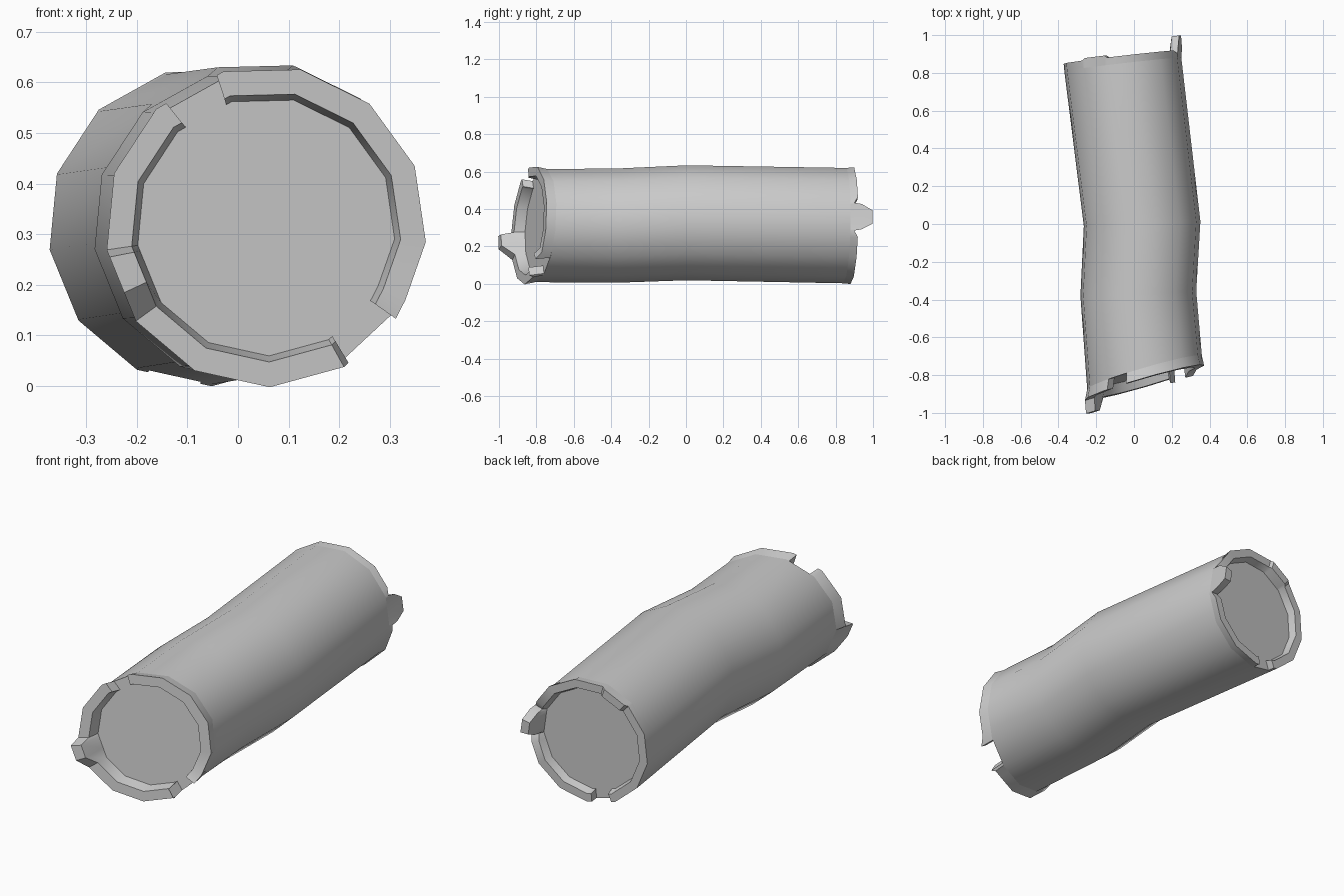
import bpy, bmesh
from math import cos, sin, radians, floor
from mathutils import Vector

if "Cube" in bpy.data.objects:
    bpy.data.objects.remove(bpy.data.objects["Cube"])

SIDES = 13
START, STEP = radians(-5.5), radians(360 / SIDES)


def outline(s, cx, cz, r):
    """Point at position s (in side units) on the 13-sided outline."""
    k = floor(s)
    t = s - k
    a, b = START + k * STEP, START + (k + 1) * STEP
    return (cx + r * (cos(a) * (1 - t) + cos(b) * t),
            cz + r * (sin(a) * (1 - t) + sin(b) * t))


def front_y(x, z):
    return -0.838 + 0.29 * (x - 0.06) + 0.08 * (z - 0.315)


def back_y(x, z):
    return 0.885 + 0.115 * (x + 0.06) + 0.02 * (z - 0.315)


def finish(name, bm):
    bmesh.ops.remove_doubles(bm, verts=bm.verts, dist=0.0001)
    bmesh.ops.recalc_face_normals(bm, faces=bm.faces)
    mesh = bpy.data.meshes.new(name)
    bm.to_mesh(mesh)
    bm.free()
    obj = bpy.data.objects.new(name, mesh)
    bpy.context.collection.objects.link(obj)
    bpy.ops.object.select_all(action='DESELECT')
    obj.select_set(True)
    bpy.context.view_layer.objects.active = obj
    bpy.ops.object.shade_smooth_by_angle(angle=radians(35))


# Log body: four bent rings, closed by the slanted wood ends
FRONT = (0.055, 0.315, 0.306)
BACK = (-0.06, 0.315, 0.312)
FRONT_DEPTH, BACK_DEPTH = 0.055, 0.04
sections = [(FRONT, lambda x, z: front_y(x, z) + FRONT_DEPTH),
            ((0.022, 0.315, 0.309), lambda x, z: -0.37 + 0.04 * x),
            ((0.042, 0.330, 0.311), lambda x, z: 0.0 + 0.04 * x),
            (BACK, lambda x, z: back_y(x, z) - BACK_DEPTH)]
bm = bmesh.new()
rings = []
for sec, plane in sections:
    pts = [outline(k, *sec) for k in range(SIDES)]
    rings.append([bm.verts.new((x, plane(x, z), z)) for x, z in pts])
for a, b in zip(rings, rings[1:]):
    for k in range(SIDES):
        j = (k + 1) % SIDES
        bm.faces.new((a[k], a[j], b[j], b[k]))
bm.faces.new(rings[0])
bm.faces.new(rings[-1])
finish("log_body", bm)


# Raised bark rim: breaks are (s, height) pairs, height 0 leaves a notch
def bark_rim(name, sec, plane, depth, sign, flare, breaks):
    cx, cz, r = sec
    used = {s for s, h in breaks}
    lo_hi = [(breaks[i][0], breaks[-1 - i][0]) for i in range(1)]
    prof = list(breaks)
    for k in range(SIDES + 1):
        if k not in used and not any(a[0] < k < b[0] and a[1] != depth
                                     for a, b in zip(breaks, breaks[1:])):
            prof.append((k, depth))
    prof.sort(key=lambda p: p[0])
    bm = bmesh.new()

    def column(s, h):
        x0, z0 = outline(s, cx, cz, r)
        base = plane(x0, z0) - sign * depth
        out = []
        g = flare * h / depth
        for rad, up in ((r, 0), (r + min(g, flare), h),
                        (r - 0.038, h), (r - 0.05, 0)):
            x, z = outline(s, cx, cz, rad)
            out.append(bm.verts.new((x, base + sign * up + (plane(x, z) - plane(x0, z0)), z)))
        return out

    for (s0, h0), (s1, h1) in zip(prof, prof[1:]):
        if s1 - s0 < 1e-6 or (h0 == 0 and h1 == 0):
            continue
        a, b = column(s0, h0), column(s1, h1)
        for i in range(3):
            bm.faces.new((a[i], a[i + 1], b[i + 1], b[i]))
        # close the torn sides next to notches
        for cut, col in ((s0, a), (s1, b)):
            if any(h == 0 and abs(s - cut) < 1e-6 for s, h in prof):
                bm.faces.new(col)
    finish(name, bm)


D = FRONT_DEPTH
bark_rim("front_bark_rim", FRONT, front_y, D, -1, 0.012, [
    (0, D), (4, D), (4.1, D), (4.1, 0), (4.85, 0), (4.85, D), (5, D),
    (6.95, D), (7.1, D + 0.07), (7.6, D + 0.07), (8.0, D), (10.7, D),
    (11.08, D + 0.025), (11.08, 0), (11.92, 0), (11.92, D + 0.025),
    (12.2, D), (13, D)])
D = BACK_DEPTH
bark_rim("back_bark_rim", BACK, back_y, D, 1, 0.004, [
    (0, D - 0.02), (0.05, D + 0.02), (0.25, D + 0.077), (0.72, D + 0.077),
    (0.95, D + 0.02), (1.0, D - 0.02), (1.25, D), (4, D), (4.1, D + 0.012),
    (4.9, D + 0.012), (5, D), (9, D), (9.15, D), (9.15, 0), (9.85, 0),
    (9.85, D), (10, D), (12.75, D), (13, D - 0.02)])
